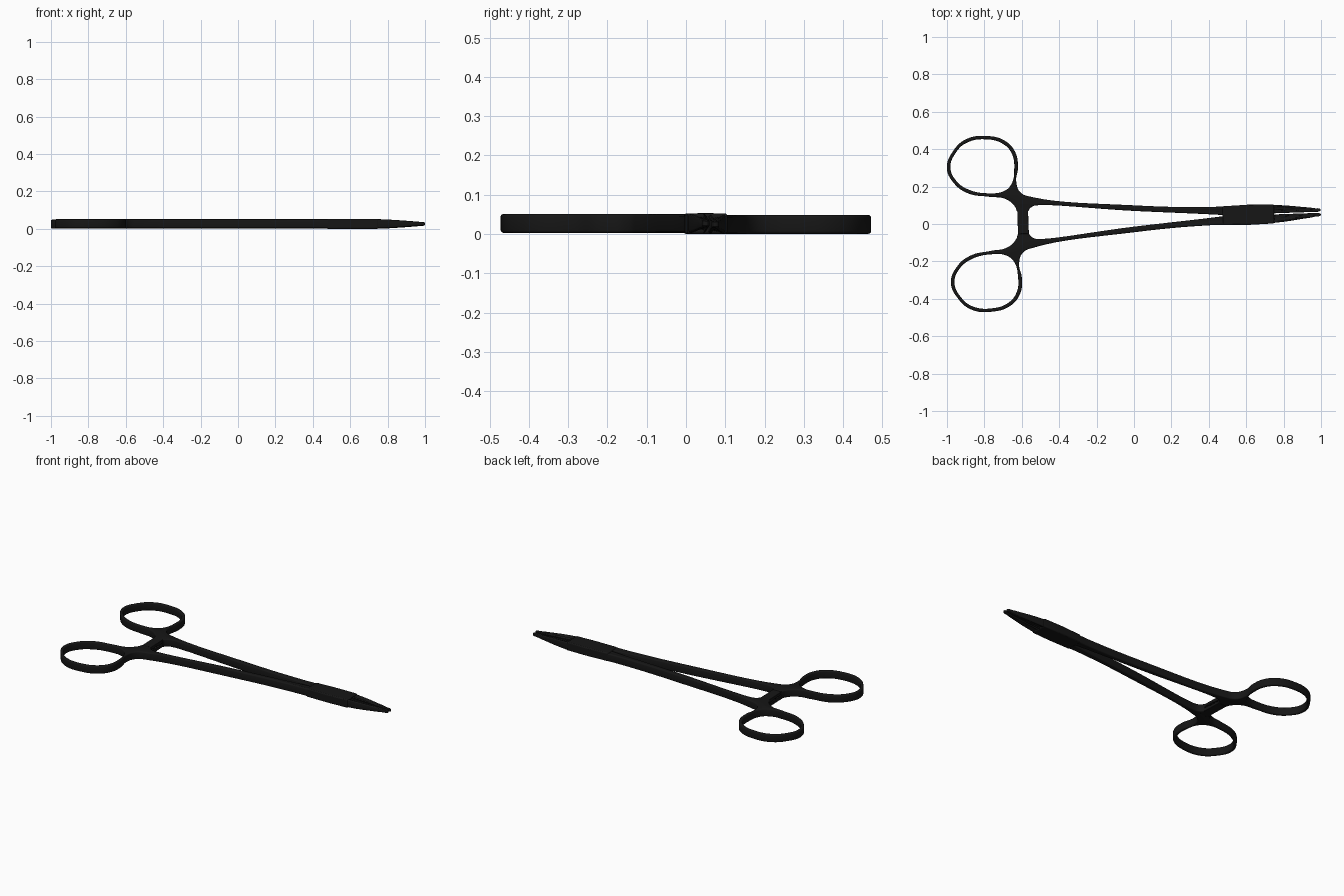
import bpy, bmesh, math
from mathutils import Matrix, Vector

if "Cube" in bpy.data.objects:
    bpy.data.objects.remove(bpy.data.objects["Cube"])

# The two halves mirror about an axis tilted slightly from x
TILT = Matrix.Translation((-0.8, 0, 0)) @ Matrix.Rotation(0.035, 4, 'Z') @ Matrix.Translation((0.8, 0, 0))
BEVEL = 0.007
black = bpy.data.materials.new("black_metal")
black.diffuse_color = (0.008, 0.008, 0.008, 1)
black.use_nodes = True
black.node_tree.nodes["Principled BSDF"].inputs["Base Color"].default_value = black.diffuse_color

# Half outline: ring, neck, ratchet stub, shank and jaw (third value 1 = sharp point)
OUTLINE = [(-.774, .47), (-.885, .455), (-.953, .396), (-.99, .307), (-.957, .226),
           (-.884, .168), (-.765, .144), (-.685, .131), (-.634, .088),
           (-.623, .06, 1), (-.563, .06, 1), (-.553, .075), (-.527, .089),
           (0, .042), (.402, .010), (.48, .003, 1), (.76, .003, 1), (.985, .003, 1),
           (1.0, .012), (.965, .023), (.9, .032), (.8, .044), (.7, .050), (.5, .050),
           (.4, .049), (0, .072), (-.535, .134), (-.602, .163), (-.622, .224),
           (-.61, .294), (-.622, .379), (-.675, .441)]
HOLE = [(-.774, .452), (-.88, .437), (-.938, .388), (-.971, .307), (-.942, .236),
        (-.876, .186), (-.765, .163), (-.69, .172), (-.65, .205), (-.63, .29),
        (-.64, .37), (-.685, .424)]


def finish(ob, angle=35):
    ob.data.materials.clear()
    ob.data.materials.append(black)
    bpy.ops.object.select_all(action='DESELECT')
    ob.select_set(True)
    bpy.context.view_layer.objects.active = ob
    bpy.ops.object.shade_smooth_by_angle(angle=math.radians(angle))


def add_spline(curve, pts, sign):
    sp = curve.splines.new('BEZIER')
    sp.bezier_points.add(len(pts) - 1)
    sp.use_cyclic_u = True
    for bp, p in zip(sp.bezier_points, pts):
        bp.co = (p[0], p[1] * sign, 0)
        kind = 'VECTOR' if len(p) > 2 else 'AUTO'
        bp.handle_left_type = bp.handle_right_type = kind


def mesh_object(name, bm):
    bmesh.ops.recalc_face_normals(bm, faces=bm.faces)
    me = bpy.data.meshes.new(name)
    bm.to_mesh(me)
    bm.free()
    ob = bpy.data.objects.new(name, me)
    bpy.context.collection.objects.link(ob)
    return ob


def prism(name, pts, direction):
    bm = bmesh.new()
    f = bm.faces.new([bm.verts.new(p) for p in pts])
    ext = bmesh.ops.extrude_face_region(bm, geom=[f])
    bmesh.ops.translate(bm, vec=Vector(direction),
                        verts=[v for v in ext["geom"] if isinstance(v, bmesh.types.BMVert)])
    bm.transform(TILT)
    return mesh_object(name, bm)


def add_bevel(ob, width):
    mod = ob.modifiers.new("soft_edges", 'BEVEL')
    mod.width, mod.segments, mod.limit_method = width, 2, 'ANGLE'


def half(name, sign, zc):
    curve = bpy.data.curves.new(name, 'CURVE')
    curve.dimensions, curve.fill_mode = '2D', 'BOTH'
    curve.resolution_u, curve.bevel_resolution = 8, 2
    curve.bevel_depth, curve.offset, curve.extrude = BEVEL, -BEVEL, 0.024 - BEVEL
    add_spline(curve, OUTLINE, sign)
    add_spline(curve, HOLE, sign)
    tmp = bpy.data.objects.new("outline_helper", curve)
    bpy.context.collection.objects.link(tmp)
    bpy.context.view_layer.update()
    me = bpy.data.meshes.new_from_object(tmp.evaluated_get(bpy.context.evaluated_depsgraph_get()))
    bpy.data.objects.remove(tmp)
    bm = bmesh.new()
    bm.from_mesh(me)
    bmesh.ops.remove_doubles(bm, verts=bm.verts, dist=1e-5)
    # Thin the jaw towards the tip
    for v in bm.verts:
        t = min(1, max(0, (v.co.x - 0.76) / 0.24))
        v.co.z = v.co.z * (1 - 0.68 * t ** 1.3) + zc
    bm.transform(TILT)
    finish(mesh_object(name, bm))


def ratchet(name, sign):
    # Side profile in y and z: flat back, three teeth on the meeting face
    prof = [(.10, .048), (-.06, .048), (-.06, .027)]
    for i in range(3):
        y = -.045 + i * .025
        prof += [(y, .033), (y + .02, .026)]
    prof += [(.10, .027)]
    pts = [(-.622, y * sign, z if sign > 0 else .0505 - z) for y, z in prof]
    ob = prism(name, pts, (.058, 0, 0))
    add_bevel(ob, .002)
    finish(ob)


for label, sign, zc in (("upper", 1, .0245), ("lower", -1, .027)):
    half(label + "_ring_shank_and_jaw", sign, zc)
    ratchet(label + "_ratchet_bar", sign)

# Box joint where the two halves meet
side = [(.475, .050), (.62, .054), (.75, .051)]
box = prism("box_joint", [(x, y, 0) for x, y in side] + [(x, -y, 0) for x, y in reversed(side)],
            (0, 0, .0525))
add_bevel(box, .006)
finish(box)

# Pivot pin
bm = bmesh.new()
bmesh.ops.create_cone(bm, cap_ends=True, segments=24, radius1=.02, radius2=.02, depth=.053,
                      matrix=TILT @ Matrix.Translation((.62, 0, .0265)))
finish(mesh_object("pivot_pin", bm))
